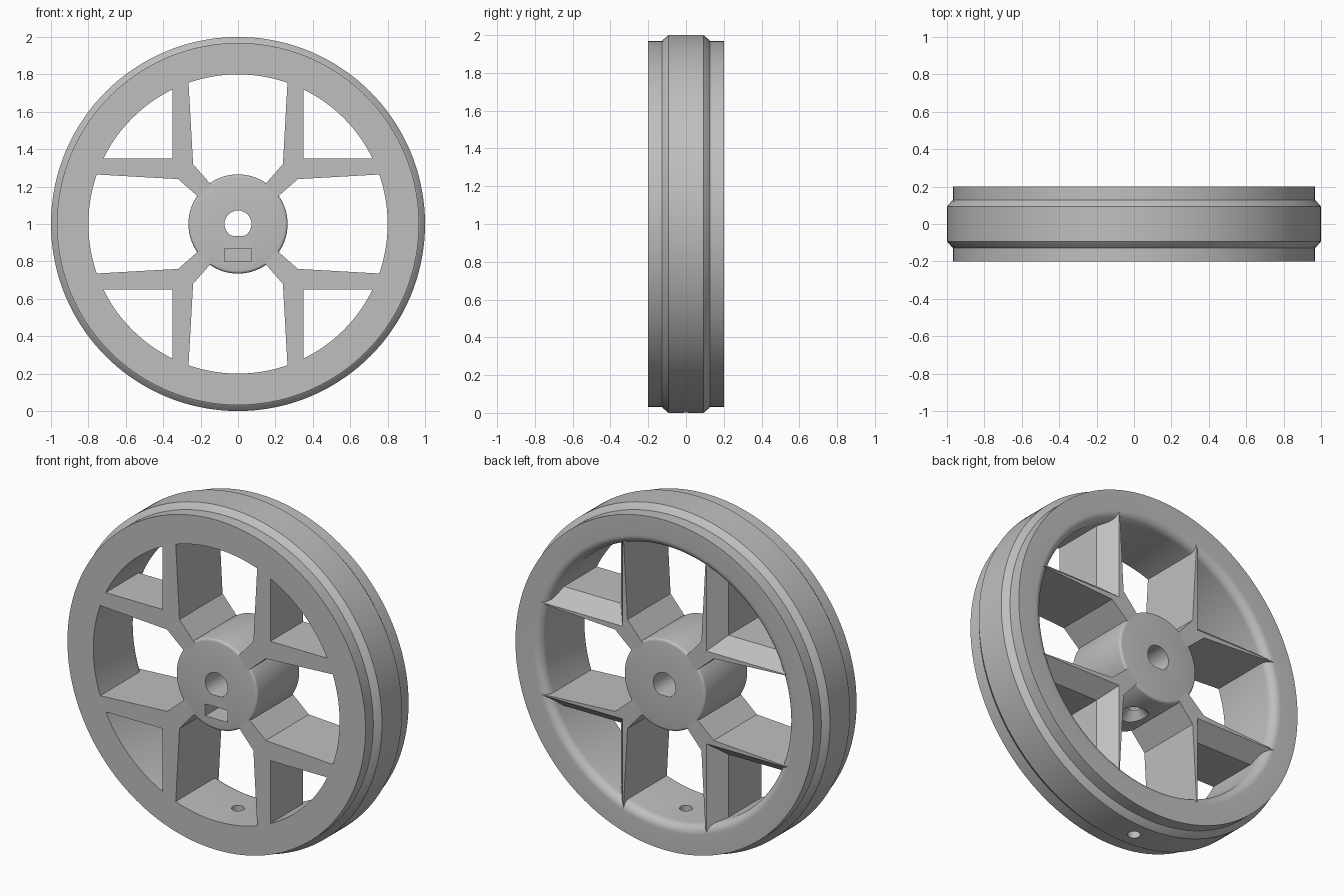
import bpy, bmesh, math

if "Cube" in bpy.data.objects:
    bpy.data.objects.remove(bpy.data.objects["Cube"], do_unlink=True)

CENTRE = 1.0   # axle height
HALF = 0.2     # half of the wheel width

grey = bpy.data.materials.new("plain grey")
grey.use_nodes = True
colour = (0.52, 0.52, 0.52, 1)
grey.diffuse_color = colour
grey.node_tree.nodes["Principled BSDF"].inputs["Base Color"].default_value = colour


def finish(name, bm):
    """Turn a bmesh into a grey object."""
    bmesh.ops.recalc_face_normals(bm, faces=bm.faces)
    mesh = bpy.data.meshes.new(name)
    bm.to_mesh(mesh)
    bm.free()
    mesh.materials.append(grey)
    obj = bpy.data.objects.new(name, mesh)
    bpy.context.collection.objects.link(obj)
    return obj


def bridge(bm, a, b):
    n = len(a)
    for i in range(n):
        bm.faces.new((a[i], a[(i + 1) % n], b[(i + 1) % n], b[i]))


def lathe(name, profile, segments=144):
    """Spin a closed (radius, y) profile about the axle."""
    bm = bmesh.new()
    rings = []
    for s in range(segments):
        t = 2 * math.pi * s / segments
        rings.append([bm.verts.new((r * math.sin(t), y, CENTRE + r * math.cos(t)))
                      for r, y in profile])
    for s in range(segments):
        bridge(bm, rings[s], rings[(s + 1) % segments])
    return finish(name, bm)


def loft(name, sections, axis="y"):
    """Join matching outlines at successive depths and cap the ends."""
    bm = bmesh.new()
    rings = []
    for d, pts in sections:
        if axis == "y":
            rings.append([bm.verts.new((u, d, CENTRE + v)) for u, v in pts])
        else:
            rings.append([bm.verts.new((u, v, CENTRE + d)) for u, v in pts])
    for a, b in zip(rings, rings[1:]):
        bridge(bm, a, b)
    bm.faces.new(rings[0])
    bm.faces.new(rings[-1])
    return finish(name, bm)


def circle(r, n=48):
    return [(r * math.cos(2 * math.pi * i / n), r * math.sin(2 * math.pi * i / n))
            for i in range(n)]


def arc(cr, cy, radius, start, end, steps=8):
    angles = [math.radians(start + (end - start) * i / steps) for i in range(steps + 1)]
    return [(cr + radius * math.cos(a), cy + radius * math.sin(a)) for a in angles]


def cut(obj, cutters):
    for cutter in cutters:
        cutter.hide_render = True
        mod = obj.modifiers.new("cut", "BOOLEAN")
        mod.operation = "DIFFERENCE"
        mod.solver = "EXACT"
        mod.object = cutter
        bpy.context.view_layer.objects.active = obj
        bpy.ops.object.modifier_apply(modifier=mod.name)
        bpy.data.objects.remove(cutter, do_unlink=True)


def smooth(obj):
    bpy.ops.object.select_all(action="DESELECT")
    obj.select_set(True)
    bpy.context.view_layer.objects.active = obj
    bpy.ops.object.shade_smooth_by_angle(angle=math.radians(30))


# Rim: raised chamfered tread, rounded inner edge at the back
fillet = 0.05
rim = lathe("rim", [(0.8, -HALF), (0.968, -HALF), (0.968, -0.127), (0.975, -0.122),
                    (1, -0.093), (1, 0.093), (0.975, 0.122), (0.968, 0.127), (0.968, HALF)]
            + arc(0.8 + fillet, HALF - fillet, fillet, 90, 180))
cut(rim, [loft("rim_drill", [(-1.1, circle(0.035)), (-0.7, circle(0.035))], "z")])
smooth(rim)

# Hub: softened ends, flatted bore, nut pocket and countersunk screw hole
R, soft = 0.265, 0.015
hub = lathe("hub", [(0.02, -HALF)]
            + arc(R - soft, -HALF + soft, soft, -90, 0, 4)
            + arc(R - soft, HALF - soft, soft, 0, 90, 4) + [(0.02, HALF)])
bore = [(x, max(z, -0.063)) for x, z in circle(0.072)]
bore = [p for i, p in enumerate(bore)
        if p[1] > -0.063 or bore[i - 1][1] > -0.063 or bore[(i + 1) % len(bore)][1] > -0.063]
pocket = [(-0.073, -0.2), (0.073, -0.2), (0.073, -0.13), (-0.073, -0.13)]
cut(hub, [
    loft("bore_cutter", [(-0.3, bore), (0.3, bore)]),
    loft("pocket_cutter", [(-0.3, pocket), (0.07, pocket)]),
    loft("screw_cutter", [(-0.29, circle(0.105)), (-0.215, circle(0.035)),
                          (-0.03, circle(0.035))], "z"),
])
smooth(hub)


# Spokes: four forked arms, bevelled to a thin ridge at the back
def fork(outer, reach):
    half = [(0.135, 0.2), (0.24, 0.32), (0.268, 0.815), (outer, reach)]
    return half + [(outer, outer)] + [(v, u) for u, v in reversed(half)]


sections = [(-HALF, fork(0.35, 0.775)), (0.105, fork(0.35, 0.775)), (HALF, fork(0.272, 0.815))]
for sx, side in ((1, "left"), (-1, "right")):
    for sz, level in ((1, "upper"), (-1, "lower")):
        loft(f"{level}_{side}_spoke",
             [(y, [(sx * u, sz * v) for u, v in pts]) for y, pts in sections])
